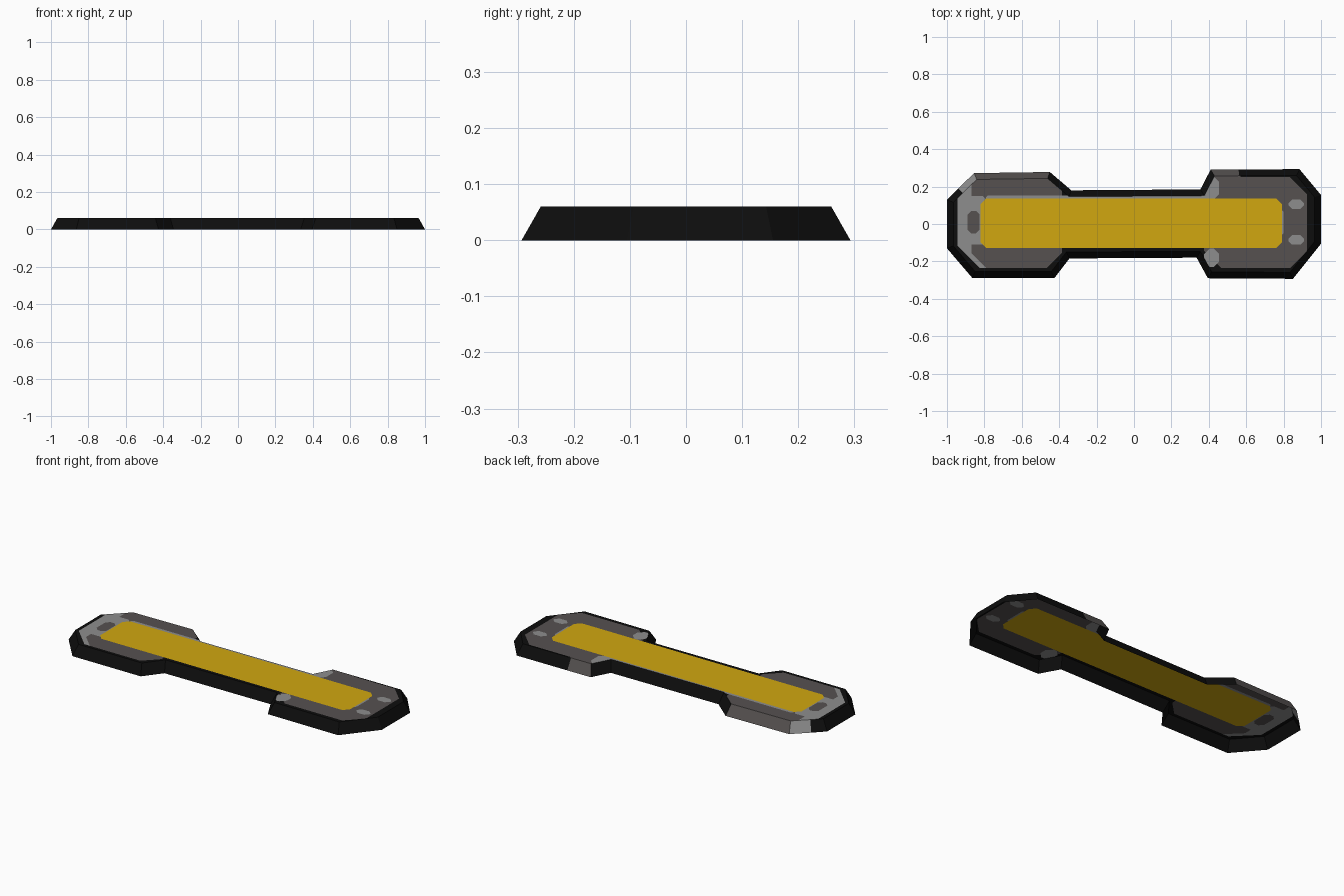
import bpy
from mathutils import Vector
from mathutils.geometry import delaunay_2d_cdt

if "Cube" in bpy.data.objects:
    bpy.data.objects.remove(bpy.data.objects["Cube"])

H, INSET = 0.06, 0.034
BLACK, GREY, LIGHT, YELLOW = range(4)


def material(name, r, g, b):
    m = bpy.data.materials.new(name)
    m.diffuse_color = (r, g, b, 1)
    m.use_nodes = True
    m.node_tree.nodes["Principled BSDF"].inputs["Base Color"].default_value = m.diffuse_color
    return m


MATS = [material("black", .004, .004, .004),
        material("warm grey", .092, .083, .081),
        material("light grey", .27, .27, .27),
        material("golden yellow", .64, .39, .005)]


def octagon(x0, x1, y0, y1, c):
    """Rectangle with cut corners."""
    return [(x0 + c, y0), (x1 - c, y0), (x1, y0 + c), (x1, y1 - c),
            (x1 - c, y1), (x0 + c, y1), (x0, y1 - c), (x0, y0 + c)]


def inside(p, poly):
    hit = False
    for (ax, ay), (bx, by) in zip(poly, poly[1:] + poly[:1]):
        if (ay > p[1]) != (by > p[1]):
            if p[0] < ax + (p[1] - ay) * (bx - ax) / (by - ay):
                hit = not hit
    return hit


def inset(poly, d):
    """Shrink a clockwise outline by d."""
    pts = [Vector(p) for p in poly]
    out = []
    for i, p in enumerate(pts):
        e1 = (p - pts[i - 1]).normalized()
        e2 = (pts[(i + 1) % len(pts)] - p).normalized()
        n1, n2 = Vector((e1.y, -e1.x)), Vector((e2.y, -e2.x))
        out.append(tuple(p + (n1 + n2) * d / (1 + n1.dot(n2))))
    return out


def make(name, verts, faces, colours):
    me = bpy.data.meshes.new(name)
    me.from_pydata(verts, [], faces)
    for m in MATS:
        me.materials.append(m)
    for f, c in zip(me.polygons, colours):
        f.material_index = c
    bpy.context.collection.objects.link(bpy.data.objects.new(name, me))


# Outlines: two blocks joined by a neck, clockwise from above
BACK = [(-1, .13), (-.94, .19), (-.855, .272), (-.45, .278), (-.335, .18),
        (.355, .185), (.41, .291), (.56, .292), (.885, .293), (1, .155)]
FRONT = [(1, -.105), (.85, -.293), (.395, -.29), (.335, -.18),
         (-.345, -.184), (-.425, -.288), (-.865, -.288), (-1, -.13)]
BASE = BACK + FRONT
TOP = inset(BASE, INSET)
N = len(BASE)

# Colour regions of the top; the first one that contains a face wins
REGIONS = [
    (YELLOW, octagon(-.82, .79, -.128, .137, .03)),   # long panel
    (GREY, octagon(-.89, -.825, -.05, .07, .02)),     # pocket in left end
    (LIGHT, octagon(-.9, -.79, -.11, .15, .02)),      # frame of the pocket
    (LIGHT, octagon(-.79, .43, .1, .153, .01)),       # strip along the neck
    (LIGHT, octagon(.77, .8, -.06, .075, .01)),       # right panel tip
    (LIGHT, octagon(.375, .455, .13, .255, .03)),     # right block marks
    (LIGHT, octagon(.375, .455, -.23, -.13, .03)),
    (LIGHT, octagon(.825, .91, .08, .13, .02)),
    (LIGHT, octagon(.825, .91, -.11, -.06, .02)),
    (GREY, octagon(-.87, -.385, -.235, .3, .08)),     # left field
    (LIGHT, octagon(-.945, -.6, -.235, .3, .12)),     # left end band
    (GREY, octagon(.375, .925, -.235, .25, .09)),     # right field
    (GREY, octagon(.42, .57, .1, .3, .02)),           # its back corner
]


# Sloped rim, open underneath; grey only on parts of the back
def rim_colour(i):
    (ax, ay), (bx, by) = BASE[i], BASE[(i + 1) % N]
    x, y = (ax + bx) / 2, (ay + by) / 2
    if y > .26 and x < .56:
        return GREY
    return LIGHT if x < -.88 and y > .2 else BLACK


make("sloped_rim",
     [(x, y, 0) for x, y in BASE] + [(x, y, H) for x, y in TOP],
     [(i, N + i, N + (i + 1) % N, (i + 1) % N) for i in range(N)],
     [rim_colour(i) for i in range(N)])

# Flat top, cut along every region border
pts, edges = [], []
for poly in [TOP] + [r for _, r in REGIONS]:
    s, n = len(pts), len(poly)
    pts += [Vector(p) for p in poly]
    edges += [(s + i, s + (i + 1) % n) for i in range(n)]
res = delaunay_2d_cdt(pts, edges, [], 0, 1e-5)
verts, faces, colours = res[0], [], []
for f in res[2]:
    c = sum((verts[i] for i in f), Vector((0, 0))) / len(f)
    if inside(c, TOP):
        a, b, d = (verts[i] for i in f[:3])
        up = (b - a).x * (d - a).y - (b - a).y * (d - a).x > 0
        faces.append(list(f) if up else list(f)[::-1])
        colours.append(next((k for k, r in REGIONS if inside(c, r)), BLACK))
make("top_panel", [(v.x, v.y, H) for v in verts], faces, colours)
